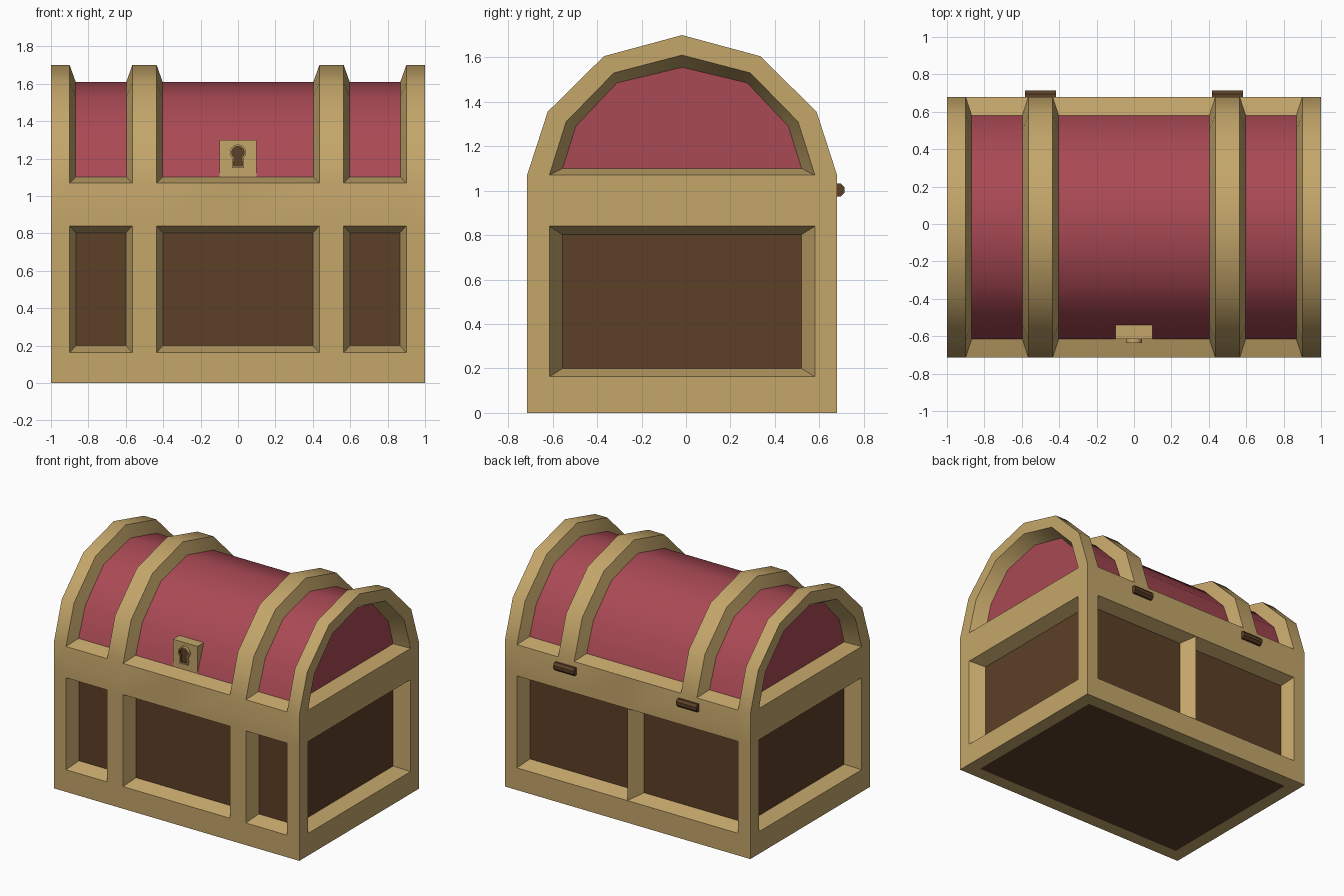
import bpy, bmesh, math
from mathutils import Matrix

if "Cube" in bpy.data.objects:
    bpy.data.objects.remove(bpy.data.objects["Cube"])


def material(name, rgb):
    m = bpy.data.materials.new(name)
    m.diffuse_color = (*rgb, 1)
    m.use_nodes = True
    m.node_tree.nodes["Principled BSDF"].inputs["Base Color"].default_value = m.diffuse_color
    return m


MATS = [material("tan_trim", (0.55, 0.38, 0.144)),
        material("dark_brown_wood", (0.107, 0.05, 0.02)),
        material("muted_red_lid", (0.40, 0.067, 0.089))]
TAN, BROWN, RED = range(3)


def finish(bm, name):
    bmesh.ops.remove_doubles(bm, verts=bm.verts[:], dist=0.0005)
    bmesh.ops.recalc_face_normals(bm, faces=bm.faces[:])
    me = bpy.data.meshes.new(name)
    bm.to_mesh(me)
    bm.free()
    for m in MATS:
        me.materials.append(m)
    ob = bpy.data.objects.new(name, me)
    bpy.context.collection.objects.link(ob)
    bpy.context.view_layer.objects.active = ob
    bpy.ops.object.select_all(action='DESELECT')
    ob.select_set(True)
    bpy.ops.object.shade_smooth_by_angle(angle=math.radians(35))
    return ob


def face(bm, pts, mat=TAN):
    f = bm.faces.new([bm.verts.new(p) for p in pts])
    f.material_index = mat


def loft(bm, a, b, mat=TAN, closed=False):
    n = len(a)
    for i in range(n if closed else n - 1):
        j = (i + 1) % n
        face(bm, [a[i], a[j], b[j], b[i]], mat)


def recess(bm, outer, inner, mat):
    loft(bm, outer, inner, closed=True)
    face(bm, inner, mat)


def rect(a0, a1, b0, b1):
    return [(a0, b0), (a1, b0), (a1, b1), (a0, b1)]


def at_x(x, pts):
    return [(x, a, b) for a, b in pts]


def at_y(y, pts):
    return [(a, y, b) for a, b in pts]


# key dimensions
CY = -0.0175
FRONT, BACK = -0.715, 0.68
Z0, Z1, ZL = 0.163, 0.84, 1.07
XS = [-1, -0.9, -0.565, -0.435, 0, 0.435, 0.565, 0.9, 1]
YS = [FRONT, -0.615, 0.58, BACK]


def arch(half):
    """Mirror half an arch (offset from centre, height) into a full profile."""
    return [(CY - d, z) for d, z in half] + [(CY + d, z) for d, z in half[-2::-1]]


ARC_OUT = arch([(0.6975, ZL), (0.605, 1.355), (0.352, 1.605), (0, 1.70)])
ARC_LID = arch([(0.5975, 1.10), (0.518, 1.315), (0.307, 1.53), (0, 1.61)])
ARC_END = arch([(0.5975, ZL), (0.522, 1.31), (0.307, 1.53), (0, 1.61)])
ARC_END_IN = arch([(0.538, 1.10), (0.478, 1.29), (0.293, 1.485), (0, 1.555)])

bm = bmesh.new()

# outer skin: front wall, arched lid ribs, back wall and bottom
wall = [0, Z0, Z1]
loop = ([(FRONT, z) for z in wall] + ARC_OUT + [(BACK, z) for z in wall[::-1]]
        + [(y, 0) for y in YS[2:0:-1]])
for i in range(len(loop)):
    (ya, za), (yb, zb) = loop[i], loop[(i + 1) % len(loop)]
    for k, (xa, xb) in enumerate(zip(XS, XS[1:])):
        window = k in (1, 3, 4, 6)
        on_wall = i in (1, 10)
        if (on_wall and i == 1 and window) or (i == 10 and 1 <= k <= 6):
            continue
        if 3 <= i <= 8 and window:
            continue
        under = min(za, zb) == 0 == max(za, zb) and abs(ya - yb) > 1 and 1 <= k <= 6
        face(bm, [(xa, ya, za), (xb, ya, za), (xb, yb, zb), (xa, yb, zb)],
             BROWN if under else TAN)

# recessed front panels and red lid panels
for x0, x1 in ((-0.9, -0.565), (-0.435, 0.435), (0.565, 0.9)):
    recess(bm, at_y(FRONT, rect(x0, x1, Z0, Z1)),
           at_y(FRONT + 0.1, rect(x0 + 0.035, x1 - 0.035, 0.2, 0.802)), BROWN)
    curves = [at_x(x0, ARC_OUT), at_x(x0 + 0.032, ARC_LID),
              at_x(x1 - 0.032, ARC_LID), at_x(x1, ARC_OUT)]
    for k in range(3):
        loft(bm, curves[k], curves[k + 1], RED if k == 1 else TAN)
    for e in (0, -1):
        face(bm, [c[e] for c in curves])

# two back panels meeting at a central ridge
for s in (-1, 1):
    recess(bm, at_y(BACK, rect(0, s * 0.9, Z0, Z1)),
           at_y(BACK - 0.1, rect(s * 0.065, s * 0.865, 0.2, 0.802)), BROWN)

# ends: border, arch rim, lower panel and lid panel
for s in (-1, 1):
    zs = [0, Z0, Z1, ZL]
    for i in range(3):
        for j in range(3):
            if (i, j) != (1, 1):
                face(bm, at_x(s, rect(YS[i], YS[i + 1], zs[j], zs[j + 1])))
    loft(bm, at_x(s, ARC_OUT), at_x(s, ARC_END))
    recess(bm, at_x(s, rect(YS[1], YS[2], Z0, Z1)),
           at_x(s * 0.9, rect(-0.555, 0.52, 0.2, 0.802)), BROWN)
    recess(bm, at_x(s, ARC_END), at_x(s * 0.9, ARC_END_IN), RED)
finish(bm, "chest_frame_and_panels")

# lock block
bm = bmesh.new()
bmesh.ops.create_cube(bm, size=1, matrix=Matrix.Translation((0, -0.555, 1.198))
                      @ Matrix.Diagonal((0.2, 0.12, 0.204, 1)))
finish(bm, "lock_block")


# keyhole: raised rim around a dark slot
def keyhole(r, w, bottom):
    pts = [(r * math.sin(a), 1.232 + r * math.cos(a))
           for a in (math.radians(-140 + 28 * i) for i in range(11))]
    return pts + [(w, bottom), (-w, bottom)]


bm = bmesh.new()
big, small = keyhole(0.044, 0.032, 1.15), keyhole(0.034, 0.024, 1.16)
loft(bm, at_y(-0.61, big), at_y(-0.637, big), closed=True)
loft(bm, at_y(-0.637, big), at_y(-0.637, small), closed=True)
recess(bm, at_y(-0.637, small), at_y(-0.622, small), BROWN)
for f in bm.faces:
    if abs(f.calc_center_median().y + 0.6295) < 0.001:
        f.material_index = BROWN
finish(bm, "keyhole")

# hinge barrels at the back
for side, x in (("left", -0.5), ("right", 0.5)):
    bm = bmesh.new()
    bmesh.ops.create_cone(bm, cap_ends=True, segments=8, radius1=0.031, radius2=0.031,
                          depth=0.165, matrix=Matrix.Translation((x, 0.684, 1.003))
                          @ Matrix.Rotation(math.pi / 2, 4, 'Y')
                          @ Matrix.Rotation(math.pi / 8, 4, 'Z'))
    for f in bm.faces:
        f.material_index = BROWN
    finish(bm, "hinge_" + side)
